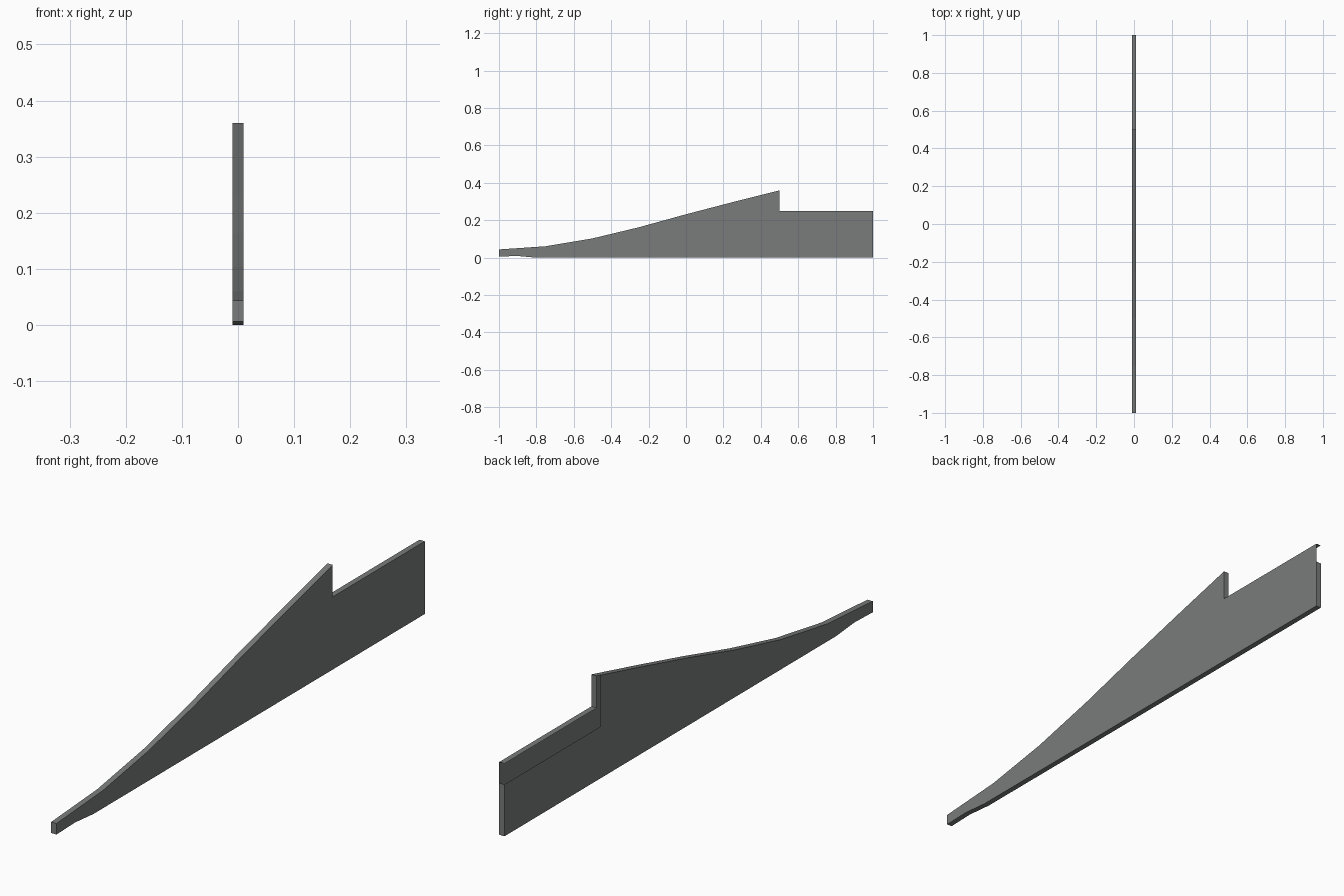
import bpy, bmesh

if "Cube" in bpy.data.objects:
    bpy.data.objects.remove(bpy.data.objects["Cube"])

HALF = 0.01      # half thickness of the plate
LIP_Z = 0.178    # height where the left skin stops under the rear ledge
LIP_Y = 0.48     # where the left skin stops before the notch

grey = bpy.data.materials.new("dark grey")
grey.diffuse_color = (0.19, 0.20, 0.195, 1)
grey.use_nodes = True
grey.node_tree.nodes["Principled BSDF"].inputs["Base Color"].default_value = grey.diffuse_color

# Side profile as (y, z): underside, rear end, ledge, notch, sloping top
under = [(-1, 0.006), (-0.9, 0.009), (-0.8, 0.0), (1, 0.0)]
rear = [(1, LIP_Z), (1, 0.25), (0.5, 0.25), (0.5, 0.36)]
slope = [(LIP_Y, 0.355), (0.25, 0.297), (0, 0.232), (-0.25, 0.163),
         (-0.5, 0.103), (-0.75, 0.061), (-1, 0.044)]
outline = under + rear + slope

bm = bmesh.new()
cache = {}


def vert(x, p):
    key = (x, p)
    if key not in cache:
        cache[key] = bm.verts.new((x, p[0], p[1]))
    return cache[key]


# Right skin, full profile
bm.faces.new([vert(HALF, p) for p in outline])

# Left skin, stopping short of the ledge and notch
left = under + [(1, LIP_Z), (LIP_Y, LIP_Z)] + slope
bm.faces.new([vert(-HALF, p) for p in reversed(left)])

# Edge strip around the profile, open at the rear above the left skin
for i, p in enumerate(outline):
    q = outline[(i + 1) % len(outline)]
    if p == (1, LIP_Z):
        continue
    bm.faces.new([vert(HALF, p), vert(-HALF, p), vert(-HALF, q), vert(HALF, q)])

mesh = bpy.data.meshes.new("fin_plate")
bm.to_mesh(mesh)
bm.free()
mesh.materials.append(grey)
plate = bpy.data.objects.new("fin_plate", mesh)
bpy.context.collection.objects.link(plate)
